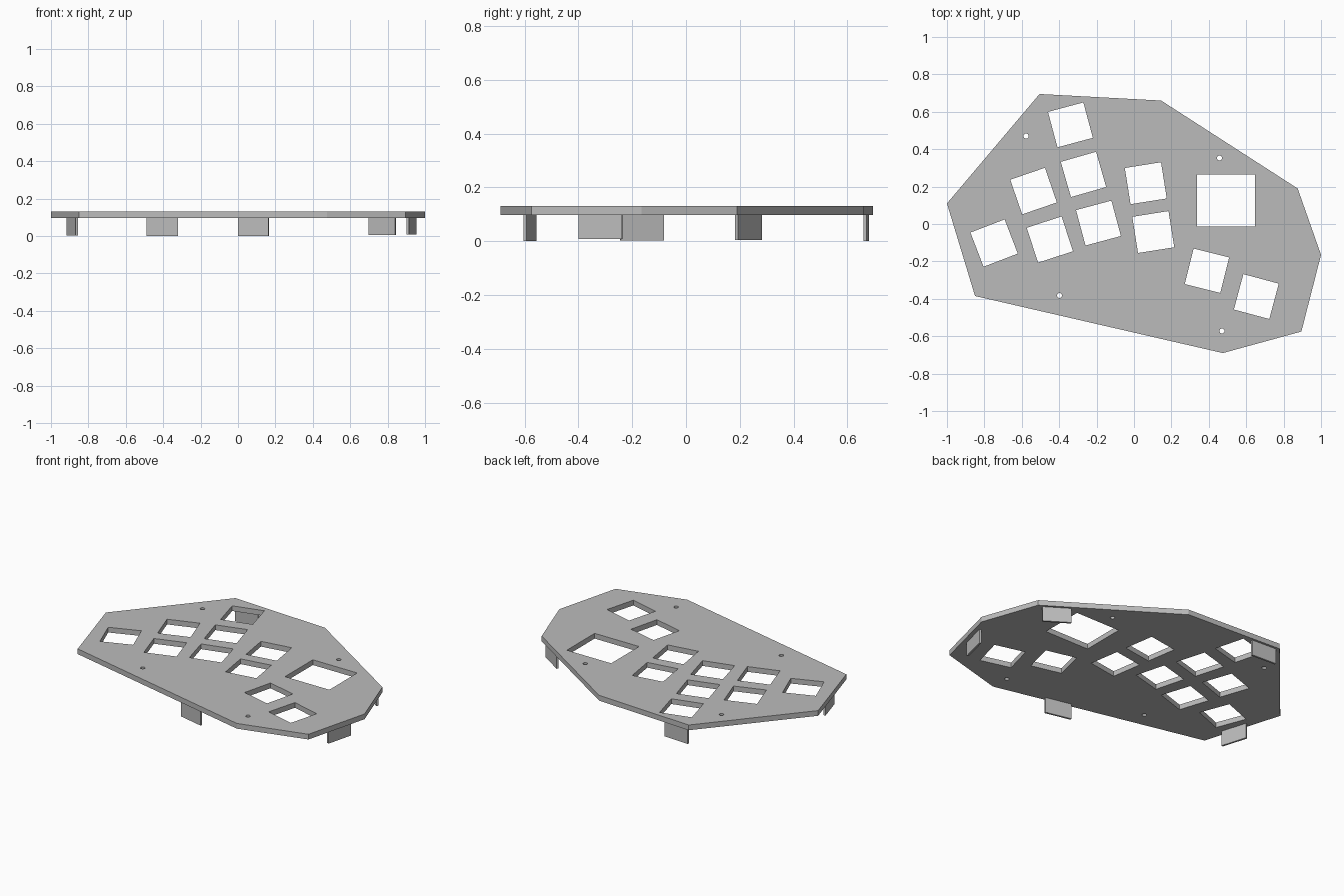
import bpy
from math import cos, sin, pi, radians, atan2
from mathutils import Vector, Matrix

cube = bpy.data.objects.get("Cube")
if cube:
    bpy.data.objects.remove(cube, do_unlink=True)

grey = bpy.data.materials.new("plain_grey")
grey.use_nodes = True
grey.diffuse_color = (0.5, 0.5, 0.5, 1)
grey.node_tree.nodes["Principled BSDF"].inputs["Base Color"].default_value = (0.5, 0.5, 0.5, 1)

PLATE_BOTTOM, PLATE_TOP = 0.097, 0.13
KEY = 0.196
OUTLINE = [(-1, 0.11), (-0.505, 0.695), (0.145, 0.66), (0.875, 0.19),
           (1, -0.165), (0.895, -0.575), (0.475, -0.69), (-0.85, -0.385)]

# Key openings: x, y, turn in degrees
KEYS = [(-0.34, 0.53, 15), (-0.27, 0.265, 16), (-0.19, 0.005, 15),
        (-0.537, 0.176, 19), (-0.45, -0.083, 18), (-0.748, -0.102, 21),
        (0.063, 0.218, 9), (0.103, -0.043, 9),
        (0.39, -0.25, -14), (0.654, -0.388, -15)]
SCREWS = [(-0.577, 0.47), (0.457, 0.353), (-0.398, -0.382), (0.47, -0.572)]


def rectangle(x, y, width, depth, turn=0):
    """Corners of a turned rectangle."""
    c, s = cos(radians(turn)), sin(radians(turn))
    corners = [(i * width / 2, j * depth / 2) for i, j in ((-1, -1), (1, -1), (1, 1), (-1, 1))]
    return [(x + c * u - s * v, y + s * u + c * v) for u, v in corners]


def circle(x, y, radius, sides=16):
    return [(x + radius * cos(2 * pi * i / sides), y + radius * sin(2 * pi * i / sides))
            for i in range(sides)]


def slab(name, loops, bottom, top):
    """Extrude closed outlines; inner outlines become holes."""
    curve = bpy.data.curves.new(name + "_profile", "CURVE")
    curve.dimensions = "2D"
    curve.fill_mode = "BOTH"
    curve.extrude = (top - bottom) / 2
    for loop in loops:
        spline = curve.splines.new("POLY")
        spline.points.add(len(loop) - 1)
        for point, (x, y) in zip(spline.points, loop):
            point.co = (x, y, 0, 1)
        spline.use_cyclic_u = True
    source = bpy.data.objects.new(name + "_profile", curve)
    bpy.context.collection.objects.link(source)
    bpy.context.view_layer.update()
    graph = bpy.context.evaluated_depsgraph_get()
    mesh = bpy.data.meshes.new_from_object(source.evaluated_get(graph))
    bpy.data.objects.remove(source, do_unlink=True)
    mesh.name = name
    mesh.transform(Matrix.Translation((0, 0, (top + bottom) / 2)))
    mesh.materials.clear()
    mesh.materials.append(grey)
    for face in mesh.polygons:
        face.use_smooth = False
    part = bpy.data.objects.new(name, mesh)
    bpy.context.collection.objects.link(part)
    return part


# Switch plate with key, controller and screw openings
holes = [rectangle(x, y, KEY, KEY, turn) for x, y, turn in KEYS]
holes.append(rectangle(0.492, 0.126, 0.31, 0.278))
holes += [circle(x, y, 0.0135) for x, y in SCREWS]
slab("switch_plate", [OUTLINE] + holes, PLATE_BOTTOM, PLATE_TOP)

# Thin feet, each parallel to its plate edge: name, edge, centre, bottom
FEET = [("back_foot", 1, (-0.405, 0.67), 0),
        ("back_left_foot", 2, (0.772, 0.233), 0.004),
        ("left_foot", 4, (0.928, -0.318), 0.009),
        ("front_foot", 6, (0.082, -0.58), 0),
        ("right_foot", 7, (-0.886, -0.163), 0.002)]
for name, edge, (x, y), bottom in FEET:
    along = Vector(OUTLINE[(edge + 1) % len(OUTLINE)]) - Vector(OUTLINE[edge])
    turn = atan2(along.y, along.x) * 180 / pi
    slab(name, [rectangle(x, y, 0.167, 0.012, turn)], bottom, PLATE_BOTTOM)
